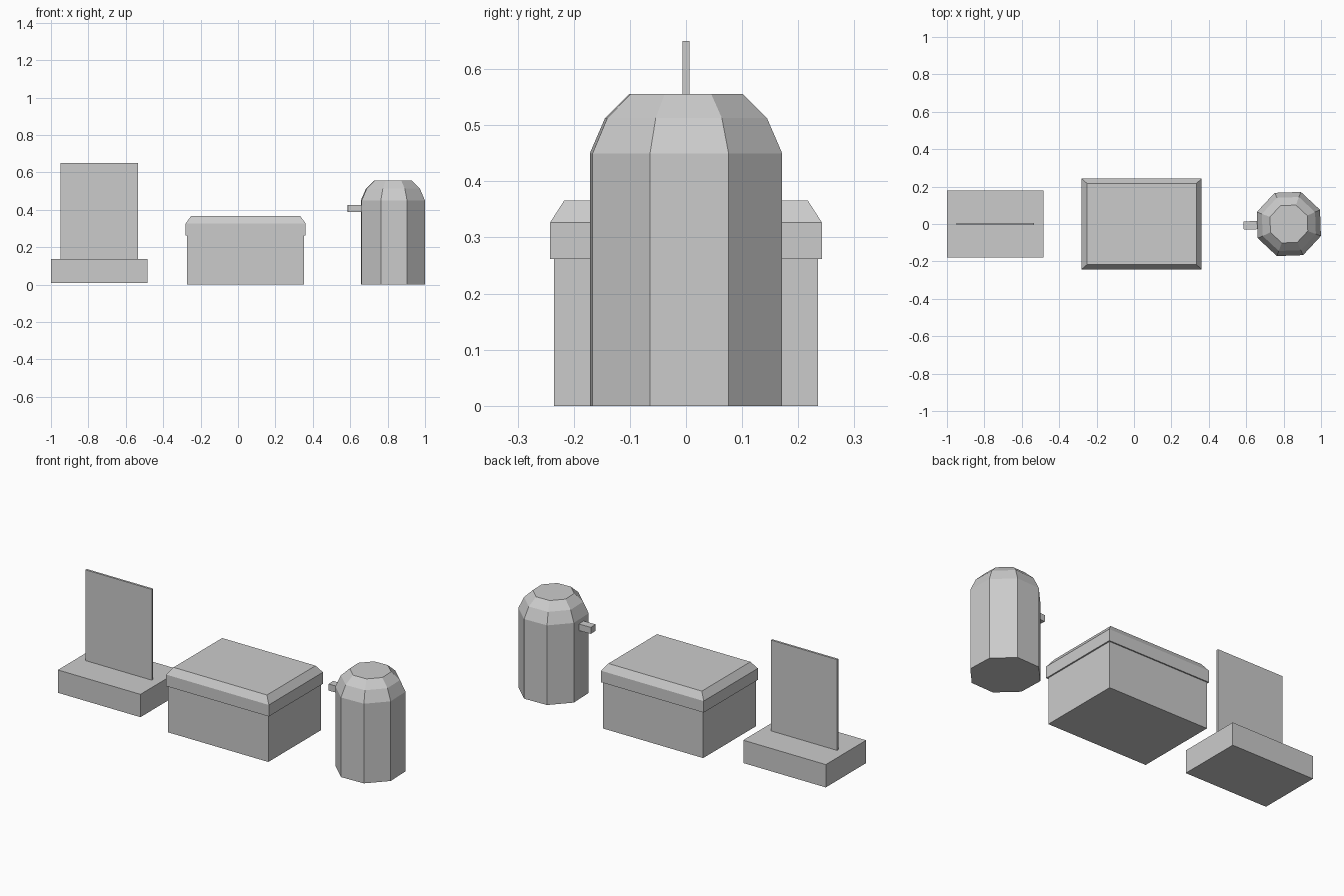
import bpy
from math import radians, cos, sin

cube = bpy.data.objects.get("Cube")
if cube:
    bpy.data.objects.remove(cube, do_unlink=True)

grey = bpy.data.materials.new("plain grey")
grey.use_nodes = True
grey.diffuse_color = (0.6, 0.6, 0.6, 1)
grey.node_tree.nodes["Principled BSDF"].inputs["Base Color"].default_value = grey.diffuse_color


def loft(name, rings):
    """Closed solid through rings that have equal point counts."""
    n = len(rings[0])
    verts = [p for ring in rings for p in ring]
    faces = [tuple(reversed(range(n))), tuple(range(len(verts) - n, len(verts)))]
    for k in range(len(rings) - 1):
        for i in range(n):
            j = (i + 1) % n
            faces.append((k * n + i, k * n + j, (k + 1) * n + j, (k + 1) * n + i))
    mesh = bpy.data.meshes.new(name)
    mesh.from_pydata(verts, [], faces)
    mesh.materials.append(grey)
    obj = bpy.data.objects.new(name, mesh)
    bpy.context.collection.objects.link(obj)
    return obj


def rect(cx, hx, hy, z):
    return [(cx - hx, -hy, z), (cx + hx, -hy, z), (cx + hx, hy, z), (cx - hx, hy, z)]


def octagon(cx, radius, z, turn):
    angles = [radians(turn + 45 * i) for i in range(8)]
    return [(cx + radius * cos(a), radius * sin(a), z) for a in angles]


# Upright panel on a block base
loft("panel_base", [rect(-0.742, 0.258, 0.18, z) for z in (0.008, 0.137)])
loft("upright_panel", [rect(-0.742, 0.207, 0.006, z) for z in (0.13, 0.65)])

# Box with a chamfered, overhanging lid
BOX_X = 0.041
loft("box_body", [rect(BOX_X, 0.313, 0.235, z) for z in (0, 0.28)])
loft("box_lid", [rect(BOX_X, 0.321, 0.242, 0.262),
                 rect(BOX_X, 0.321, 0.242, 0.327),
                 rect(BOX_X, 0.292, 0.217, 0.366)])

# Eight-sided canister with a domed top
CAN_X, TURN = 0.828, 24.5
profile = [(0.183, 0), (0.183, 0.45), (0.154, 0.513), (0.108, 0.556)]
loft("canister", [octagon(CAN_X, r, z, TURN) for r, z in profile])

# Small spout square to the canister's flat side
spout = loft("spout", [rect(-0.2, 0.042, 0.022, z) for z in (0.388, 0.425)])
spout.location.x = CAN_X
spout.rotation_euler.z = radians(TURN - 22.5)
